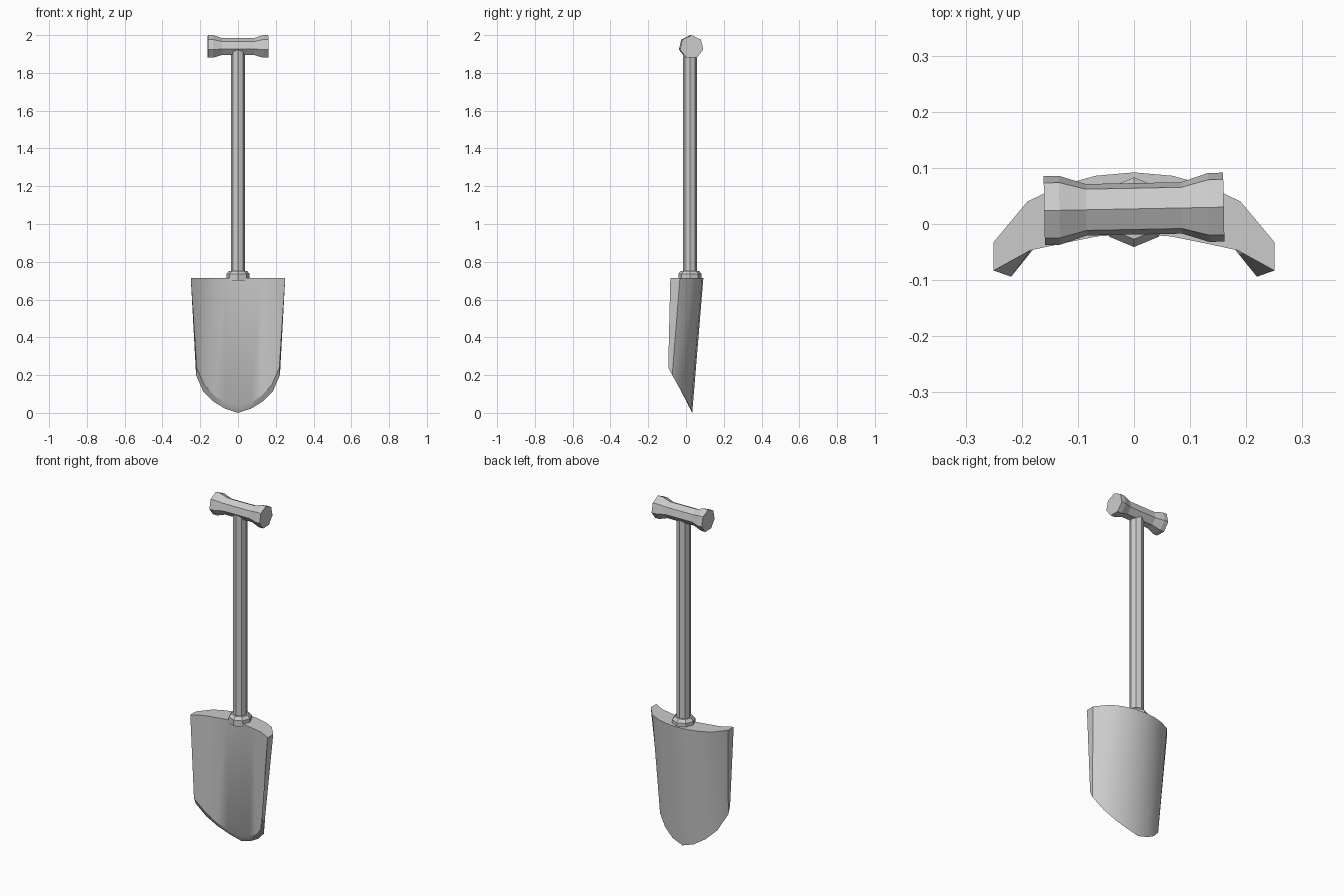
import bpy, bmesh, math
from mathutils import Matrix

if "Cube" in bpy.data.objects:
    bpy.data.objects.remove(bpy.data.objects["Cube"])


def mesh_object(name, verts, faces, smooth_angle=None):
    me = bpy.data.meshes.new(name)
    me.from_pydata(verts, [], faces)
    bm = bmesh.new()
    bm.from_mesh(me)
    bmesh.ops.recalc_face_normals(bm, faces=bm.faces)
    bm.to_mesh(me)
    bm.free()
    ob = bpy.data.objects.new(name, me)
    bpy.context.collection.objects.link(ob)
    if smooth_angle:
        bpy.context.view_layer.objects.active = ob
        ob.select_set(True)
        bpy.ops.object.shade_smooth_by_angle(angle=math.radians(smooth_angle))
        ob.select_set(False)
    return ob


def lathe(name, rings, sides, matrix):
    """Faceted solid along local z; rings are (height, radius), a vertex on local +y."""
    verts, faces = [], []
    for h, r in rings:
        for i in range(sides):
            a = 2 * math.pi * i / sides
            verts.append(matrix @ Matrix.Translation((r * math.sin(a), r * math.cos(a), h)).translation)
    for k in range(len(rings) - 1):
        for i in range(sides):
            j = (i + 1) % sides
            faces.append((k * sides + i, k * sides + j, (k + 1) * sides + j, (k + 1) * sides + i))
    faces.append(tuple(range(sides)))
    faces.append(tuple(range((len(rings) - 1) * sides, len(rings) * sides)))
    return mesh_object(name, verts, faces)


# Blade: half columns from centre to edge, mirrored across x
TOP = 0.715
outer_top = [(0, .092, TOP), (.068, .086, TOP), (.13, .069, TOP), (.19, .04, TOP), (.25, -.032, TOP)]
outer_low = [(0, .033, 0), (.068, .026, .022), (.13, .005, .06), (.185, -.025, .115), (.222, -.073, .2)]
inner_low = [(0, .013, .038), (.068, .006, .055), (.125, -.013, .09), (.178, -.043, .147), (.219, -.094, .24)]
inner_top = [(0, -.018, TOP), (.065, -.022, TOP), (.125, -.034, TOP), (.185, -.047, TOP), (.25, -.083, TOP)]


def full(half):
    return [(-x, y, z) for x, y, z in half[:0:-1]] + half


loops = [full(h) for h in (outer_top, outer_low, inner_low, inner_top)]
n = len(loops[0])
blade_verts = [p for loop in loops for p in loop]
blade_faces = []
for k in range(4):
    a, b = k * n, ((k + 1) % 4) * n
    blade_faces += [(a + i, a + i + 1, b + i + 1, b + i) for i in range(n - 1)]
blade_faces += [tuple(k * n + e for k in range(4)) for e in (0, n - 1)]
mesh_object("blade", blade_verts, blade_faces, 30)

# Collar and shaft
axis = Matrix.Translation((0, .021, 0))
lathe("collar", [(.70, .062), (.735, .062), (.752, .048)], 8, axis)
lathe("shaft", [(.72, .038), (1.92, .038)], 8, axis)

# Grip: seven-sided bar along x with flared ends, slightly turned
grip = (Matrix.Translation((0, .027, 1.937)) @ Matrix.Rotation(math.radians(1.1), 4, 'Z')
        @ Matrix(((0, 0, 1, 0), (-1, 0, 0, 0), (0, 1, 0, 0), (0, 0, 0, 1))))
lathe("grip", [(-.16, .063), (-.133, .063), (-.085, .047),
               (.085, .047), (.133, .063), (.16, .063)], 7, grip)
